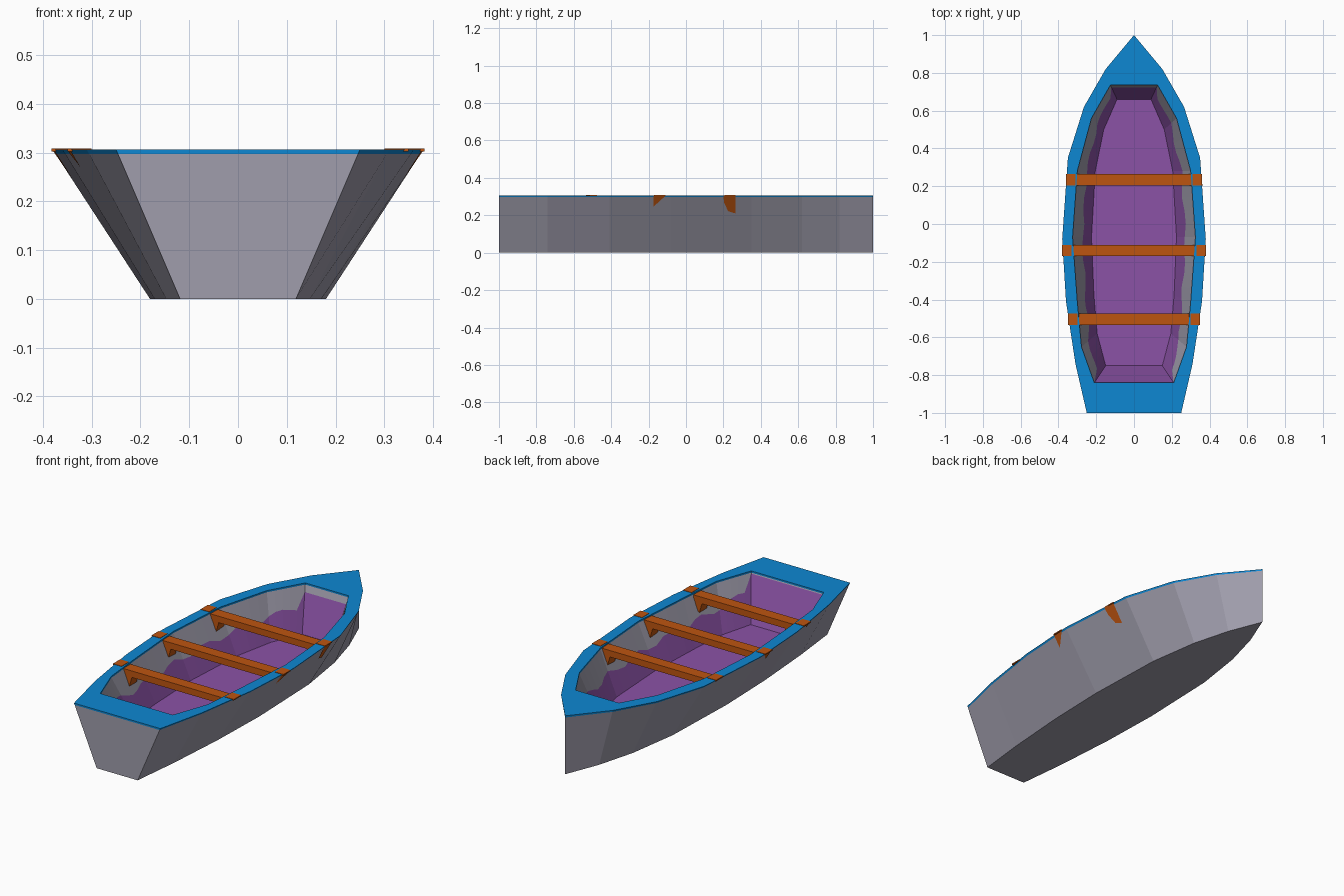
import bpy
import math

if "Cube" in bpy.data.objects:
    bpy.data.objects.remove(bpy.data.objects["Cube"])

TOP, FLOOR, RIM = 0.306, 0.075, 0.297


def material(name, rgb):
    m = bpy.data.materials.new(name)
    m.diffuse_color = (*rgb, 1)
    m.use_nodes = True
    m.node_tree.nodes["Principled BSDF"].inputs["Base Color"].default_value = m.diffuse_color
    return m


GREY = material("hull grey", (0.35, 0.337, 0.413))
BLUE = material("rim blue", (0.004, 0.242, 0.645))
PURPLE = material("lining purple", (0.258, 0.084, 0.381))
ORANGE = material("bench orange", (0.515, 0.089, 0.005))


def build(name, verts, faces, mats, rule=None):
    me = bpy.data.meshes.new(name)
    me.from_pydata(verts, [], faces)
    for m in mats:
        me.materials.append(m)
    if rule:
        for p in me.polygons:
            p.material_index = rule(p.index)
    ob = bpy.data.objects.new(name, me)
    bpy.context.collection.objects.link(ob)
    return ob


def loop(half, tip=None):
    """Closed outline, anticlockwise from above: right side, tip, left side."""
    mid = [tip] if tip else []
    return half + mid + [(-x, y) for x, y in reversed(half)]


def band(a, b, n):
    """Quads joining ring a to ring b (start indices)."""
    return [(a + i, a + (i + 1) % n, b + (i + 1) % n, b + i) for i in range(n)]


# Half outlines, stern to bow
OUTER = [(.25, -1), (.31, -.74), (.36, -.41), (.38, -.08), (.35, .35), (.265, .62), (.15, .82)]
INNER = [(.21, -.84), (.278, -.65), (.30, -.41), (.325, -.07), (.30, .28), (.225, .56), (.125, .735)]
BASE = [(.15, -.75), (.195, -.58), (.212, -.38), (.225, -.07), (.205, .28), (.16, .5), (.09, .66)]
outer, inner, base = loop(OUTER, (0, 1)), loop(INNER), loop(BASE)
N, M = len(outer), len(inner)


def taper(z):
    return 0.475 + 0.525 * z / TOP


def hull_x(y, z):
    """Half width of the hull's outside."""
    pts = OUTER + [(0, 1)]
    for (x0, y0), (x1, y1) in zip(pts, pts[1:]):
        if y0 <= y <= y1:
            return (x0 + (x1 - x0) * (y - y0) / (y1 - y0)) * taper(z)
    return 0


def ring(pts, z, scale=1):
    return [(x * scale, y, z) for x, y in pts]


# Hull sides and flat bottom
build("hull", ring(outer, 0, taper(0)) + ring(outer, RIM, taper(RIM)),
      band(0, N, N) + [tuple(reversed(range(N)))], [GREY])

# Rim with outer edge, top and inner lip
verts = ring(outer, RIM, taper(RIM)) + ring(outer, TOP) + ring(inner, TOP) + ring(inner, RIM - .008)
o, i = N, 2 * N
k = len(OUTER)
faces = band(0, o, N) + band(i, i + M, M)
for s in range(k - 1):
    faces.append((o + s, o + s + 1, i + s + 1, i + s))
    faces.append((o + k + 1 + s, o + k + 2 + s, i + k + s + 1, i + k + s))
faces.append((o + k - 1, o + k, o + k + 1, i + k, i + k - 1))
faces.append((o + N - 1, o, i, i + M - 1))
build("rim", verts, faces, [BLUE])


# Inner walls: purple below a wavy line, grey above
def dense(pts, n=5):
    out = []
    for j, (x0, y0) in enumerate(pts):
        x1, y1 = pts[(j + 1) % len(pts)]
        out += [(x0 + (x1 - x0) * t / n, y0 + (y1 - y0) * t / n) for t in range(n)]
    return out


top_d, base_d = dense(inner), dense(base)
D = len(top_d)
line = []
for (xt, yt), (xb, yb) in zip(top_d, base_d):
    f = 0.48 + 0.07 * math.sin(yt * 24 + xt * 3) + 0.45 * abs(yt) ** 5
    if yt < -.835:
        f = 0.98
    elif yt > .73:
        f = 0.85
    f = min(f, 0.98)
    line.append((xb + (xt - xb) * f, yb + (yt - yb) * f, FLOOR + (RIM - FLOOR) * f))
build("inner_walls", ring(top_d, RIM) + line + ring(base_d, FLOOR),
      band(0, D, D) + band(D, 2 * D, D), [GREY, PURPLE], lambda n: int(n >= D))
build("floor", ring(base, FLOOR), [tuple(range(M))], [PURPLE])


def prism(name, profile, y0, y1):
    """Extrude an x-z profile along y."""
    n = len(profile)
    v = [(x, y0, z) for x, z in profile] + [(x, y1, z) for x, z in profile]
    f = band(0, n, n) + [tuple(reversed(range(n))), tuple(range(n, 2 * n))]
    ob = build(name, v, f, [ORANGE])
    ob.data.flip_normals()
    return ob


# Benches with end brackets and tabs on the rim
for label, y, half, tab in (("bow", .235, .305, .36), ("middle", -.14, .32, .382), ("stern", -.505, .29, .35)):
    a, b = y - .03, y + .03
    prism(label + "_bench", [(-half, .265), (half, .265), (half, .299), (-half, .299)], a, b)
    for side, s in (("right", 1), ("left", -1)):
        wedge = [(s * (half - .05), .266), (s * (half - .035), .215), (s * (half - .01), .225), (s * half, .266)]
        slab = [(s * (tab - .05), TOP - .004), (s * tab, TOP - .004), (s * tab, TOP + .002), (s * (tab - .05), TOP + .002)]
        if s < 0:
            slab.reverse()
            wedge.reverse()
        prism(f"{label}_bracket_{side}", wedge, a, b)
        prism(f"{label}_tab_{side}", slab, a, b)


# Bracket ends showing on the outside of the hull
def plate(name, s, pts):
    v = [(s * (hull_x(y, z) + .003), y, z) for y, z in pts]
    f = tuple(range(len(v)))
    build(name, v, [f if s > 0 else f[::-1]], [ORANGE])


for s, side in ((1, "right"), (-1, "left")):
    plate("middle_patch_" + side, s, [(-.175, .245), (-.11, .304), (-.175, .304)])
plate("bow_patch_right", 1, [(.225, .222), (.264, .21), (.264, .304), (.2, .304), (.203, .27)])
plate("stern_patch_left", -1, [(-.535, .27), (-.49, .304), (-.535, .304)])
